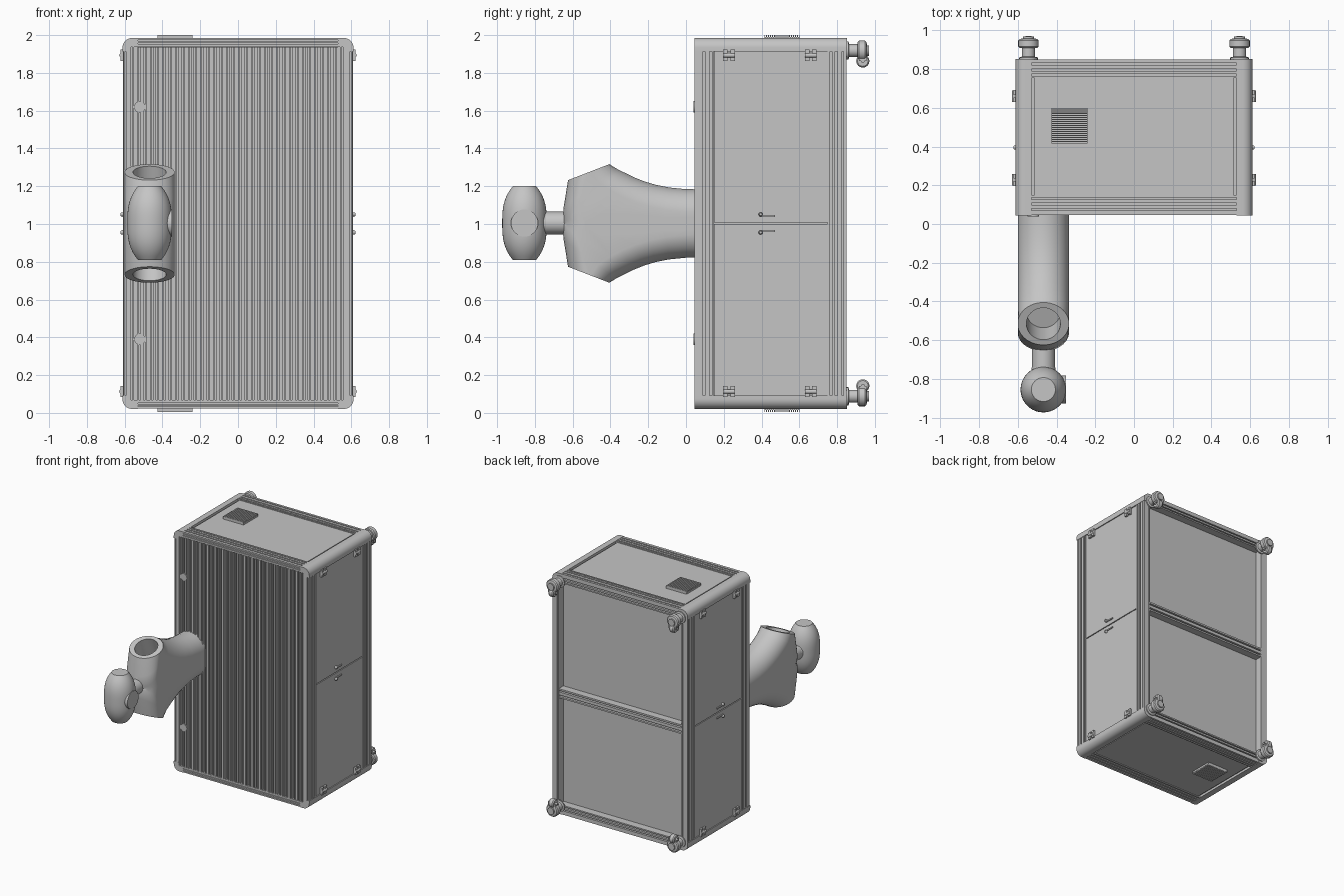
import bpy, bmesh, math
from mathutils import Vector

if "Cube" in bpy.data.objects:
    bpy.data.objects.remove(bpy.data.objects["Cube"])

grey = bpy.data.materials.new("light_grey")
grey.diffuse_color = (0.56, 0.56, 0.56, 1)
grey.use_nodes = True
grey.node_tree.nodes["Principled BSDF"].inputs["Base Color"].default_value = grey.diffuse_color


def finish(bm, name, smooth=False):
    bmesh.ops.recalc_face_normals(bm, faces=bm.faces[:])
    me = bpy.data.meshes.new(name)
    bm.to_mesh(me)
    bm.free()
    me.materials.append(grey)
    ob = bpy.data.objects.new(name, me)
    bpy.context.collection.objects.link(ob)
    if smooth:
        shade(ob)
    return ob


def shade(ob):
    bpy.ops.object.select_all(action='DESELECT')
    ob.select_set(True)
    bpy.context.view_layer.objects.active = ob
    bpy.ops.object.shade_smooth_by_angle(angle=math.radians(35))


def loft(name, rings, smooth=False):
    bm = bmesh.new()
    vs = [[bm.verts.new(p) for p in r] for r in rings]
    n = len(vs[0])
    for a, b in zip(vs, vs[1:]):
        for i in range(n):
            bm.faces.new((a[i], a[(i + 1) % n], b[(i + 1) % n], b[i]))
    bm.faces.new(vs[0])
    bm.faces.new(vs[-1])
    return finish(bm, name, smooth)


def prism(name, pts, to3d, l0, l1, smooth=False):
    return loft(name, [[to3d(u, w, l) for u, w in pts] for l in (l0, l1)], smooth)


def box(name, x0, x1, y0, y1, z0, z1):
    pts = [(x0, y0), (x1, y0), (x1, y1), (x0, y1)]
    return prism(name, pts, lambda u, w, l: (u, w, l), z0, z1)


def strip(name, u0, u1, w0, w1, slots, depth, to3d, l0, l1):
    """Flat bar with lengthwise slots cut in its outer (w1) side."""
    pts = [(u0, w0), (u0, w1)]
    for a, b in slots:
        pts += [(a, w1), (a, w1 - depth), (b, w1 - depth), (b, w1)]
    return prism(name, pts + [(u1, w1), (u1, w0)], to3d, l0, l1)


def lathe(name, profile, centre, axis, n=32):
    q = Vector((0, 0, 1)).rotation_difference(Vector(axis)).to_matrix()
    c = Vector(centre)
    rings = [[c + q @ Vector((r * math.cos(2 * math.pi * i / n), r * math.sin(2 * math.pi * i / n), h))
              for i in range(n)] for r, h in profile]
    return loft(name, rings, True)


# ---- cabinet core and front corrugated panel
box("cabinet_core", -0.58, 0.58, 0.085, 0.765, 0.04, 1.96)
slots = [(-0.598, -0.593)]
for i in range(17):
    c = -0.545 + i * 0.067
    slots += [(c - 0.022, c - 0.014), (c - 0.006, c + 0.012), (c + 0.02, c + 0.028)]
strip("ribbed_front", -0.607, 0.607, -0.09, -0.046, slots + [(0.593, 0.598)], 0.02,
      lambda u, w, l: (u, -w, l), 0.068, 1.938)
for z in (0.39, 1.62):
    lathe("front_cap", [(0.03, 0), (0.03, 0.03)], (-0.52, 0.04, z), (0, 1, 0), 20)

# ---- top, bottom and side frames (s = mirror sign)
for s in (-1, 1):
    lid = lambda u, w, l: (l, u, 1.003 + s * w)
    for y0, y1, sl in ((0.062, 0.15, [(0.07, 0.08), (0.098, 0.108), (0.126, 0.136)]),
                       (0.755, 0.85, [(0.764, 0.774), (0.79, 0.8), (0.822, 0.832)])):
        strip("cap_rail", y0, y1, 0.95, 0.981, sl, 0.014, lid, -0.53, 0.53)
    strip("cap_panel", 0.14, 0.76, 0.95, 0.974, [], 0, lid, -0.515, 0.515)
    n = 18
    strip("vent_grille", 0.415, 0.60, 0.95, 0.997,
          [(0.415 + 0.0102 * i + 0.004, 0.415 + 0.0102 * i + 0.009) for i in range(n)],
          0.01, lid, -0.425, -0.24)
    # end bands across the front and the back
    strip("front_band", 0.936, 0.981, -0.07, -0.047, [(0.95, 0.955), (0.965, 0.97)], 0.008,
          lambda u, w, l: (l, -w, 1.003 + s * u), -0.53, 0.53)
    strip("back_band", 0.905, 0.955, 0.755, 0.85, [(0.916, 0.926), (0.94, 0.95)], 0.02,
          lambda u, w, l: (l, w, 1.003 + s * u), -0.57, 0.57)

    # vertical rails and double doors on each side
    side = lambda u, w, l: (s * w, u, l)
    strip("side_front_rail", 0.062, 0.145, 0.57, 0.609, [(0.068, 0.076), (0.09, 0.1), (0.125, 0.137)],
          0.015, side, 0.07, 1.938)
    strip("side_back_rail", 0.75, 0.85, 0.57, 0.609, [(0.762, 0.772), (0.79, 0.802), (0.826, 0.835)],
          0.015, side, 0.07, 1.938)
    strip("back_post", 0.555, 0.59, 0.755, 0.851, [(0.566, 0.578)], 0.008,
          lambda u, w, l: (s * u, w, l), 0.07, 1.938)
    for z0, z1 in ((0.09, 1.0), (1.007, 1.92)):
        strip("side_door", 0.148, 0.748, 0.57, 0.604, [], 0, side, z0, z1)

    # rounded corner extrusions running front to back
    for t in (-1, 1):
        arc = [(0.56 + 0.052 * math.cos(a), 0.93 + 0.052 * math.sin(a))
               for a in [math.pi / 2 * i / 8 for i in range(9)]]
        prof = [(0.53, 0.935), (0.57, 0.935), (0.57, 0.91), (0.612, 0.91)] + arc + [(0.53, 0.982)]
        prism("corner_extrusion", prof, lambda u, w, l: (s * u, l, 1.003 + t * w), 0.045, 0.852, True)
        # hinges and pull handles
        zc = 1.003 + t * 0.89
        for y in (0.228, 0.66):
            for dy in (-0.019, 0.019):
                strip("hinge_leaf", y + dy - 0.012, y + dy + 0.012, 0.59, 0.622, [], 0, side, zc - 0.03, zc + 0.03)
            lathe("hinge_pin", [(0.012, -0.03), (0.012, 0.03)], (s * 0.617, y, zc), (0, 1, 0), 12)
        zc = 1.003 + t * 0.04
        strip("handle_bar", 0.39, 0.47, 0.60, 0.612, [], 0, side, zc - 0.005, zc + 0.005)
        lathe("handle_boss", [(0.011, -0.02), (0.011, 0.012), (0.007, 0.018)],
              (s * 0.605, 0.395, zc + t * 0.008), (s, 0, 0), 14)

        # casters on the back corners
        x, z = s * 0.545, 1.003 + t * 0.915
        lathe("caster_base", [(0.048, 0), (0.048, 0.01), (0.034, 0.014), (0.034, 0.06)],
              (x, 0.85, z), (0, 1, 0), 20)
        lathe("caster_cap", [(0.046, 0), (0.053, 0.008), (0.053, 0.038), (0.046, 0.046), (0.028, 0.05), (0.028, 0.06)],
              (x, 0.909, z), (0, 1, 0), 24)
        for d in (-0.028, 0.028):
            box("caster_fork", x + d - 0.005, x + d + 0.005, 0.915, 0.955, min(z, z - t * 0.055), max(z, z - t * 0.055))
        lathe("caster_axle", [(0.01, -0.04), (0.01, 0.04)], (x, 0.936, z - t * 0.055), (1, 0, 0), 12)
        lathe("caster_wheel", [(0.028, -0.022), (0.035, -0.014), (0.035, 0.014), (0.028, 0.022)],
              (x, 0.936, z - t * 0.055), (1, 0, 0), 24)

# ---- recessed back panels and middle bar
for z0, z1 in ((0.09, 0.97), (1.04, 1.92)):
    box("back_panel", -0.57, 0.57, 0.76, 0.788, z0, z1)
strip("back_middle_bar", 0.965, 1.04, 0.76, 0.848, [(0.978, 0.99), (1.014, 1.026)], 0.02,
      lambda u, w, l: (l, w, u), -0.56, 0.56)

# ---- forked arm: two mirrored flaring branches, joined, then bored from each end
CX, R = -0.468, 0.133
# each station: upper/back edge (y, z) and lower/front edge (y, z)
stations = [(0.10, 1.184, 0.10, 0.85), (0.0, 1.185, 0.0, 0.85), (-0.09, 1.194, -0.13, 0.85),
            (-0.16, 1.208, -0.27, 0.84), (-0.22, 1.226, -0.40, 0.84), (-0.28, 1.25, -0.52, 0.85),
            (-0.32, 1.27, -0.61, 0.90), (-0.345, 1.282, -0.657, 1.0), (-0.37, 1.295, -0.648, 1.09),
            (-0.405, 1.317, -0.625, 1.232)]
MID = 1.003


def arm_ring(st, flip):
    b, f = Vector((0, st[0], st[1])), Vector((0, st[2], st[3]))
    d = (b - f).normalized()
    half = (b - f).length / 2
    r = min(R, half)
    ring = []
    for i in range(32):
        a = 2 * math.pi * (i + 0.5) / 32
        k = math.sin(a)
        p = (b + f) / 2 + d * (r * k + math.copysign(half - r, k))
        ring.append((CX + R * math.cos(a), p.y, MID + flip * (p.z - MID)))
    return ring


def boolean(ob, other, op):
    m = ob.modifiers.new(op.lower(), 'BOOLEAN')
    m.object, m.operation, m.solver = other, op, 'EXACT'
    bpy.context.view_layer.objects.active = ob
    bpy.ops.object.modifier_apply(modifier=m.name)
    bpy.data.objects.remove(other)


arm = loft("forked_arm", [arm_ring(s, 1) for s in stations])
boolean(arm, loft("lower_branch", [arm_ring(s, -1) for s in stations]), 'UNION')
for s in (-1, 1):
    axis = Vector((0, -0.36, s * 0.93))
    rim = Vector((CX, -0.515, MID + s * 0.27))
    boolean(arm, lathe("bore_cutter", [(0.088, -0.17), (0.088, 0.1)], rim, axis), 'DIFFERENCE')
shade(arm)

# ---- knob: barrel grip, neck, collar and side button
barrel = []
for i in range(21):
    t = -1 + i / 10
    barrel.append((0.062 + 0.056 * (1 - abs(t) ** 2.9), 0.195 * t))
lathe("knob_grip", barrel, (CX, -0.855, 1.005), (0, 0, 1), 40)
lathe("knob_neck", [(0.06, -0.2), (0.06, 0.02)], (CX, -0.65, 1.005), (0, 1, 0))
lathe("knob_collar", [(0.05, -0.03), (0.062, -0.012), (0.062, 0.012), (0.05, 0.03)], (CX, -0.755, 1.005), (0, 1, 0))
lathe("knob_button", [(0.072, 0), (0.072, 0.118)], (CX, -0.855, 1.005), (1, 0, 0))
